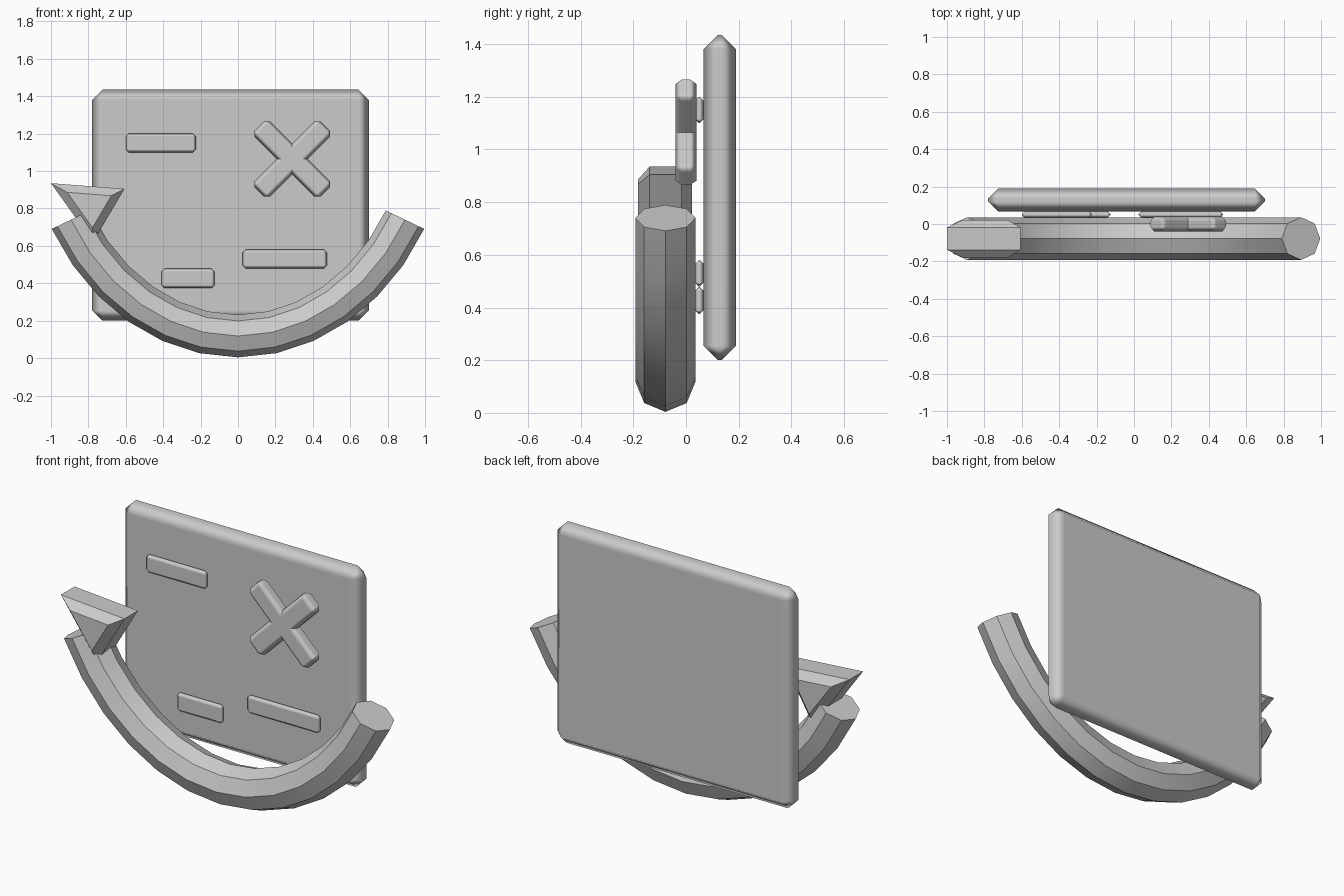
import bpy, bmesh
from math import radians, pi, cos, sin
from mathutils import Vector
from mathutils.geometry import interpolate_bezier

if "Cube" in bpy.data.objects:
    bpy.data.objects.remove(bpy.data.objects["Cube"])


def make_object(name, bm):
    bmesh.ops.recalc_face_normals(bm, faces=bm.faces)
    mesh = bpy.data.meshes.new(name)
    bm.to_mesh(mesh)
    bm.free()
    ob = bpy.data.objects.new(name, mesh)
    bpy.context.collection.objects.link(ob)
    return ob


def block(name, x, y, z, bevel, tilt=0):
    """Chamfered box given by its (min, max) ranges, tilted about y."""
    bm = bmesh.new()
    bmesh.ops.create_cube(bm, size=1)
    size = [r[1] - r[0] for r in (x, y, z)]
    bmesh.ops.scale(bm, vec=size, verts=bm.verts)
    ob = make_object(name, bm)
    ob.location = [(r[0] + r[1]) / 2 for r in (x, y, z)]
    ob.rotation_euler.y = radians(tilt)
    for p in ob.data.polygons:
        p.use_smooth = True
    mod = ob.modifiers.new("chamfer", 'BEVEL')
    mod.width = bevel
    mod.segments = 1
    mod.harden_normals = True
    return ob


# back panel
block("panel", (-0.78, 0.70), (0.066, 0.19), (0.20, 1.435), 0.055)

# raised bars on the panel
bars = [(-0.60, -0.225, 1.10, 1.20), (0.025, 0.475, 0.48, 0.58), (-0.41, -0.125, 0.375, 0.478)]
for i, (x0, x1, z0, z1) in enumerate(bars):
    block(f"panel_bar_{i + 1}", (x0, x1), (0.033, 0.068), (z0, z1), 0.016)

# crossed bars
for side, tilt in (("a", 45), ("b", -45)):
    block(f"cross_bar_{side}", (0.04, 0.54), (-0.04, 0.04), (1.006, 1.124), 0.025, tilt)

# curved eight-sided tube
Y = -0.078
right = interpolate_bezier(Vector((0, Y, 0.118)), Vector((0.37, Y, 0.118)),
                           Vector((0.714, Y, 0.362)), Vector((0.893, Y, 0.74)), 7)
path = [Vector((-p.x, p.y, p.z)) for p in reversed(right[1:])] + list(right)
end_dir = Vector((0.43, 0, 0.90)).normalized()
bm = bmesh.new()
rings = []
for i, p in enumerate(path):
    if i == 0:
        t = Vector((end_dir.x, 0, -end_dir.z))
    elif i == len(path) - 1:
        t = end_dir
    else:
        t = (path[i + 1] - path[i - 1]).normalized()
    n = Vector((-t.z, 0, t.x))
    rings.append([bm.verts.new(p + 0.114 * (n * cos(k * pi / 4) + Vector((0, sin(k * pi / 4), 0))))
                  for k in range(8)])
for a, b in zip(rings, rings[1:]):
    for k in range(8):
        bm.faces.new((a[k], a[k - 1], b[k - 1], b[k]))
bm.faces.new(rings[0])
bm.faces.new(rings[-1])
tube = make_object("curved_tube", bm)
bpy.context.view_layer.objects.active = tube
tube.select_set(True)
bpy.ops.object.shade_smooth_by_angle(angle=radians(30))

# triangular arrow head with chamfered front and back
outer = [(-1.0, 0.935), (-0.607, 0.905), (-0.775, 0.62)]
cx, cz = -0.783, 0.813
bm = bmesh.new()
loops = []
for y, s in ((-0.182, 0.6), (-0.138, 1), (-0.018, 1), (0.022, 0.6)):
    loops.append([bm.verts.new((cx + (x - cx) * s, y, cz + (z - cz) * s)) for x, z in outer])
for a, b in zip(loops, loops[1:]):
    for k in range(3):
        bm.faces.new((a[k], a[k - 1], b[k - 1], b[k]))
bm.faces.new(loops[0])
bm.faces.new(loops[-1])
make_object("arrow_head", bm)
